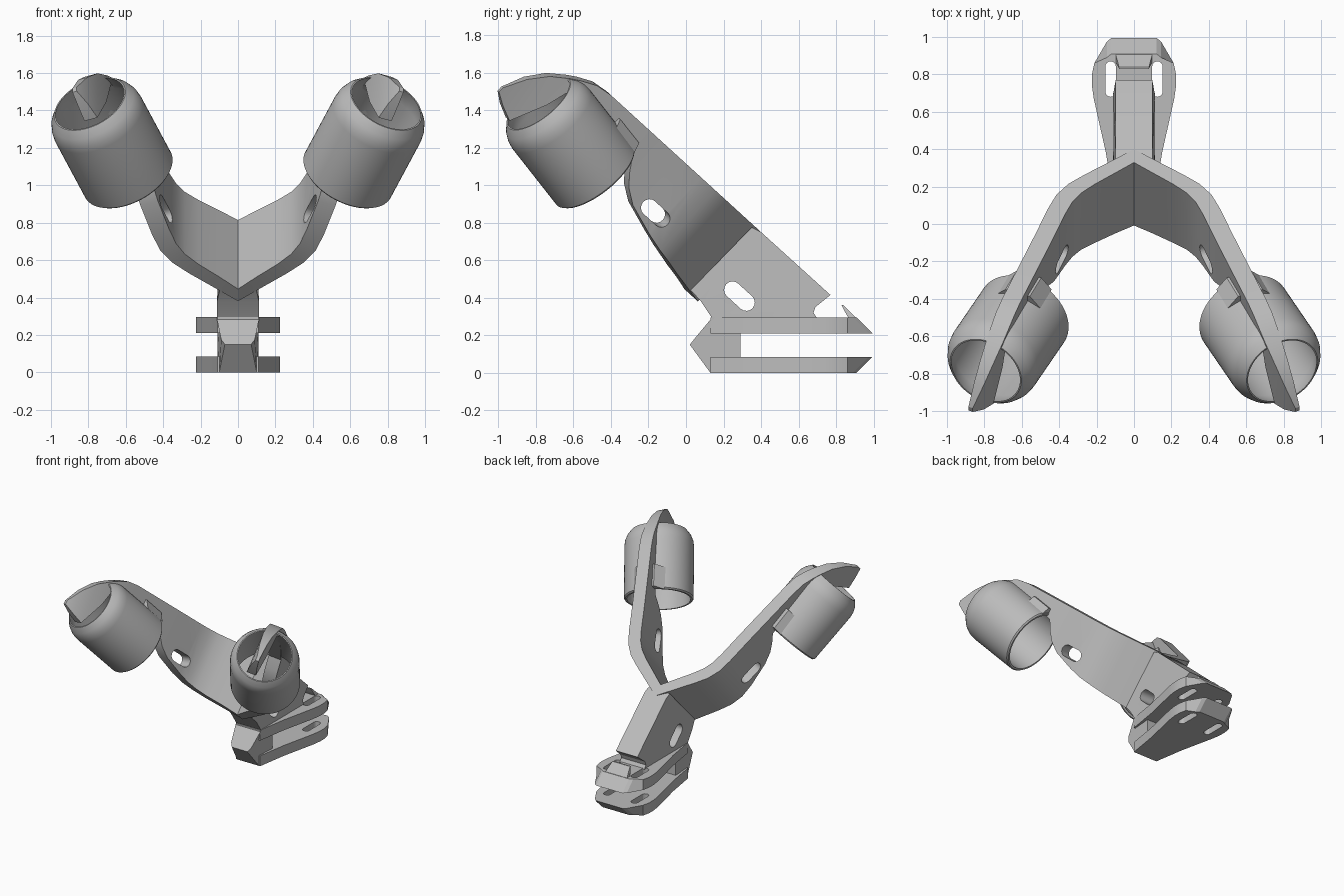
import bpy, bmesh, math
from mathutils import Vector, Matrix

cube = bpy.data.objects.get("Cube")
if cube:
    bpy.data.objects.remove(cube, do_unlink=True)

grey = bpy.data.materials.new("plain_grey")
grey.use_nodes = True
GREY = (0.5, 0.5, 0.5, 1)
grey.diffuse_color = GREY
grey.node_tree.nodes["Principled BSDF"].inputs["Base Color"].default_value = GREY

# Sloped frame of the fork: across, along the slope, and normal to it
ORIGIN = Vector((0, 0.4, 0.75))
ACROSS = Vector((1, 0, 0))
ALONG = Vector((0, -0.74, 0.675)).normalized()
NORMAL = ALONG.cross(ACROSS)
if NORMAL.z < 0:
    NORMAL = -NORMAL


def fork(u, v, w):
    return ORIGIN + ACROSS * u + ALONG * v + NORMAL * w


def make(name, bm):
    bmesh.ops.recalc_face_normals(bm, faces=bm.faces)
    mesh = bpy.data.meshes.new(name)
    bm.to_mesh(mesh)
    bm.free()
    mesh.materials.append(grey)
    obj = bpy.data.objects.new(name, mesh)
    bpy.context.collection.objects.link(obj)
    return obj


def loft(name, sections):
    """Skin matching closed sections and cap both ends."""
    bm = bmesh.new()
    rings = [[bm.verts.new(p) for p in s] for s in sections]
    n = len(rings[0])
    for a, b in zip(rings, rings[1:]):
        for i in range(n):
            j = (i + 1) % n
            bm.faces.new((a[i], a[j], b[j], b[i]))
    bm.faces.new(rings[0])
    bm.faces.new(rings[-1])
    return make(name, bm)


def activate(obj):
    bpy.ops.object.select_all(action='DESELECT')
    obj.select_set(True)
    bpy.context.view_layer.objects.active = obj


def smooth(obj, angle=30):
    activate(obj)
    bpy.ops.object.shade_smooth_by_angle(angle=math.radians(angle))


def cut_slot(obj, center, long_dir, cross_dir, depth_dir, length, radius, depth):
    """Cut a round-ended slot through an object."""
    outline = []
    for end in (1, -1):
        for k in range(9):
            a = math.pi * (k / 8 - 0.5)
            outline.append(long_dir * end * (length / 2 - radius + radius * math.cos(a))
                           + cross_dir * end * radius * math.sin(a))
    cutter = loft("slot_cutter", [[center + p + depth_dir * d for p in outline]
                                  for d in (-depth, depth)])
    cutter.hide_render = True
    activate(obj)
    mod = obj.modifiers.new("slot", 'BOOLEAN')
    mod.operation = 'DIFFERENCE'
    mod.solver = 'EXACT'
    mod.object = cutter
    bpy.ops.object.modifier_apply(modifier=mod.name)
    bpy.data.objects.remove(cutter, do_unlink=True)


# Arm stations: outer u, v, top w, bottom w, thickness
ARM = [(0, 0, 0, -.5, .08), (.15, .105, 0, -.48, .083), (.265, .185, 0, -.465, .088),
       (.35, .25, 0, -.45, .095), (.415, .33, 0, -.435, .1), (.46, .43, 0, -.41, .1),
       (.522, .6, 0, -.355, .1), (.552, .68, 0, -.3, .1), (.571, .73, 0, -.24, .1),
       (.59, .78, 0, -.16, .1), (.704, 1.08, 0, -.095, .1), (.738, 1.17, -.012, -.08, .1),
       (.768, 1.25, -.05, -.1, .095), (.787, 1.3, -.08, -.27, .09),
       (.821, 1.39, -.145, -.465, .075), (.855, 1.47, -.24, -.43, .055),
       (.885, 1.535, -.36, -.39, .025)]


def arm_sections(side):
    sections = []
    for i, (u, v, top, bot, thick) in enumerate(ARM):
        a, b = ARM[max(i - 1, 0)], ARM[min(i + 1, len(ARM) - 1)]
        t = Vector((b[0] - a[0], b[1] - a[1])).normalized()
        nrm = Vector((-t.y, t.x)) if i else Vector((0, 1.2))
        ring = [(0, top), (thick, top), (thick, bot), (0, bot)]
        sections.append([fork(side * (u + nrm.x * d), v + nrm.y * d, w) for d, w in ring])
    return sections


# Cup wall profile: radius, height along the axis
CUP = [(.25, -.225), (.259, -.215), (.259, .19), (.254, .23), (.238, .27), (.207, .31),
       (.199, .31), (.218, .27), (.236, .2), (.236, -.225)]


def build_cup(name, side):
    bm = bmesh.new()
    n = 64
    rings = [[bm.verts.new((r * math.cos(math.tau * k / n), r * math.sin(math.tau * k / n), h))
              for k in range(n)] for r, h in CUP]
    for a, b in zip(rings, rings[1:] + rings[:1]):
        for k in range(n):
            j = (k + 1) % n
            bm.faces.new((a[k], a[j], b[j], b[k]))
    axis = Vector((side * .39, -.57, .725))
    bm.transform(Matrix.Translation((side * .672, -.61, 1.212))
                 @ axis.to_track_quat('Z', 'Y').to_matrix().to_4x4())
    smooth(make(name, bm), 35)


for label, side in (("left", 1), ("right", -1)):
    arm = loft(label + "_arm", arm_sections(side))
    run = (ACROSS * side * .36 + ALONG * .935).normalized()
    out = run.cross(NORMAL).normalized()
    cut_slot(arm, fork(side * .435, .5, -.305), run, NORMAL, out, .19, .045, .13)
    smooth(arm)
    build_cup(label + "_cup", side)
    # Low gusset joining arm to cup, kept above the inside of the wall
    mid = fork(side * .59, .9, 0)
    loft(label + "_gusset", [[mid + run * d + out * o + NORMAL * (w + .15 * d)
                              for o, w in ((-.13, -.145), (-.07, -.075), (.07, -.075),
                                           (.13, -.145), (.06, -.118), (-.06, -.118))]
                             for d in (-.08, .09)])

# Stem behind the fork, a little wider at the foot
STEM = [(.35, .775), (.4, .75), (.77, .415), (.69, .35), (.68, .32), (.7, .29),
        (.14, .29), (.08, .38), (.025, .44)]

stem = loft("stem", [[Vector((s * (.098 if z > .4 else .112), y, z)) for y, z in STEM]
                     for s in (-1, 1)])
cut_slot(stem, fork(0, -.145, -.33), ALONG, NORMAL, ACROSS, .19, .045, .3)
smooth(stem)


# Clamp plates with a sloped rear end
def plan(end, z):
    half = [(.11, .13), (.15, .38), (.215, .67), (.225, .74), (.225, .8), (.212, .86),
            (.145, end - .02), (.12, end)]
    return ([Vector((x, y, z)) for x, y in half]
            + [Vector((-x, y, z)) for x, y in reversed(half)])


upper = loft("upper_plate", [plan(.995, .21), plan(.91, .295)])
lower = loft("lower_plate", [plan(.91, 0), plan(.995, .085)])
for plate, z in ((upper, .25), (lower, .04)):
    for side in (1, -1):
        cut_slot(plate, Vector((side * .125, .775, z)), Vector((0, 1, 0)), ACROSS,
                 Vector((0, 0, 1)), .19, .028, .12)
    smooth(plate, 20)


def side_prism(name, profile):
    """Prism across the model from y, z and half width at each corner."""
    return loft(name, [[Vector((s * half, y, z)) for y, z, half in profile] for s in (-1, 1)])


# Nose joining both plates, pinched at its tip, and the catch behind the stem
side_prism("nose", [(.14, .295, .115), (.04, .175, .09), (.02, .15, .07), (.13, 0, .1),
                    (.29, 0, .11), (.29, .295, .11)])
side_prism("rear_catch", [(.83, .36, .08), (.84, .36, .08), (.915, .285, .1),
                          (.87, .285, .1), (.85, .32, .09)])
